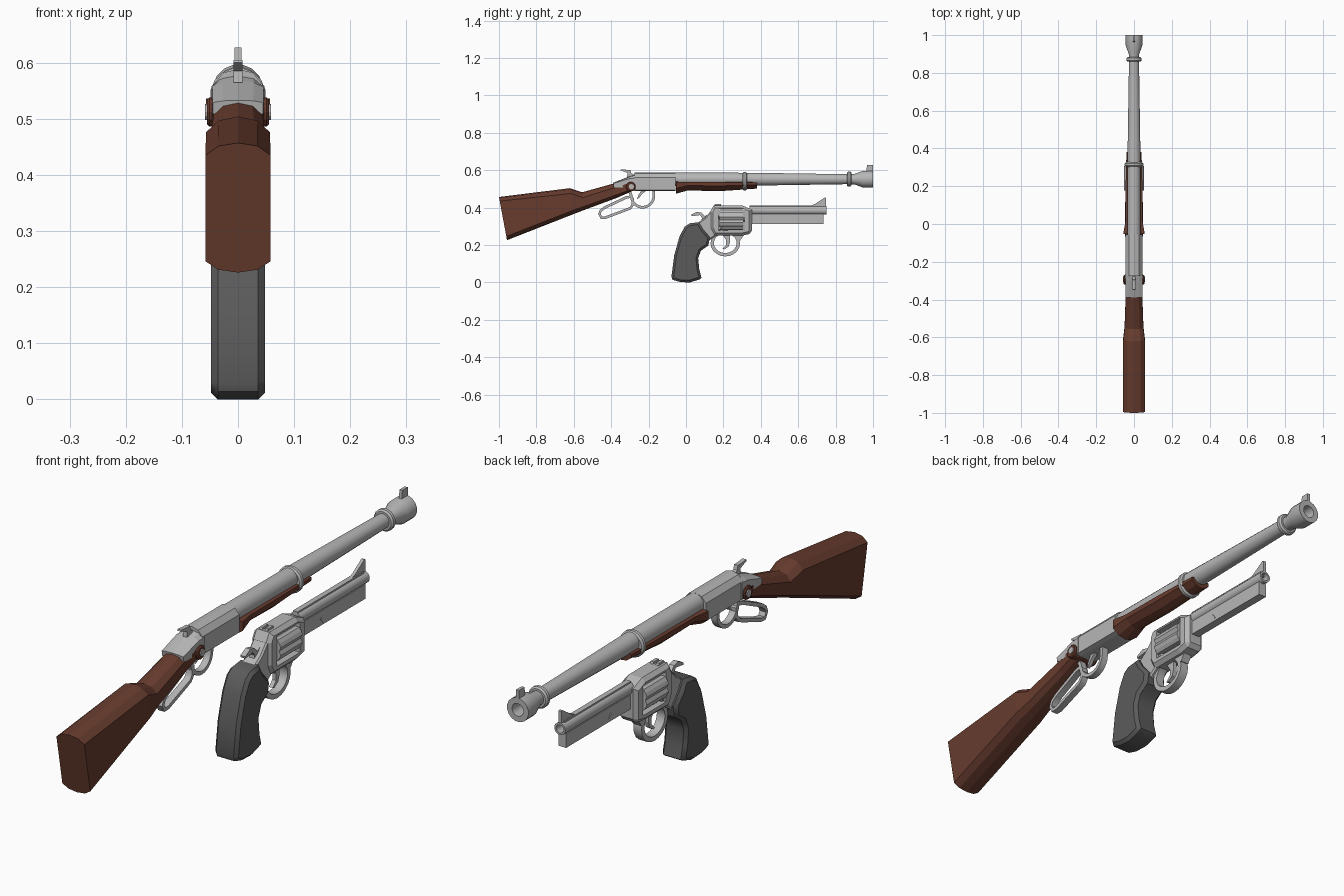
import bpy, bmesh, math
from mathutils import Vector

if "Cube" in bpy.data.objects:
    bpy.data.objects.remove(bpy.data.objects["Cube"])


def material(name, rgb):
    m = bpy.data.materials.new(name)
    m.diffuse_color = (*rgb, 1)
    m.use_nodes = True
    m.node_tree.nodes["Principled BSDF"].inputs["Base Color"].default_value = m.diffuse_color
    return m


STEEL = material("steel", (0.47, 0.47, 0.47))
WOOD = material("brown wood", (0.135, 0.044, 0.027))
GRIP = material("dark grey grip", (0.105, 0.105, 0.105))


def finish(name, bm, mat, smooth=None):
    bmesh.ops.recalc_face_normals(bm, faces=bm.faces)
    me = bpy.data.meshes.new(name)
    bm.to_mesh(me)
    bm.free()
    ob = bpy.data.objects.new(name, me)
    bpy.context.collection.objects.link(ob)
    me.materials.append(mat)
    if smooth:
        bpy.ops.object.select_all(action='DESELECT')
        ob.select_set(True)
        bpy.context.view_layer.objects.active = ob
        bpy.ops.object.shade_smooth_by_angle(angle=math.radians(smooth))
    return ob


def skin(name, rings, mat, smooth=None, closed=False):
    """Join rings of equal point count; cap the ends unless closed."""
    bm = bmesh.new()
    rv = [[bm.verts.new(p) for p in r] for r in rings]
    n = len(rv[0])
    for a, b in zip(rv, rv[1:] + rv[:1] if closed else rv[1:]):
        for i in range(n):
            j = (i + 1) % n
            bm.faces.new((a[i], a[j], b[j], b[i]))
    if not closed:
        bm.faces.new(rv[0])
        bm.faces.new(rv[-1])
    return finish(name, bm, mat, smooth)


def prism(name, outline, w, mat, bevel=0.0, smooth=None):
    """Side (y, z) outline extruded to x = +-w, rims chamfered."""
    ob = skin(name, [[(s * w, y, z) for y, z in outline] for s in (-1, 1)], mat, smooth)
    if bevel:
        m = ob.modifiers.new("chamfer", 'BEVEL')
        m.width, m.segments, m.limit_method = bevel, 1, 'ANGLE'
        m.angle_limit = math.radians(75)
    return ob


def section(yt, zt, yb, zb, w, ct, cb, flat=0.6):
    """Eight sided section between a top and bottom point, chamfer ct / cb."""
    h = zt - zb
    prof = [(0, 0), (flat * w, ct * 0.25), (w, ct), (w, h - cb), (flat * w, h - cb * 0.25),
            (0, h), (-flat * w, h - cb * 0.25), (-w, h - cb), (-w, ct), (-flat * w, ct * 0.25)]
    return [(x, yt + (yb - yt) * d / h, zt - d) for x, d in prof]


def lathe(name, prof, cz, mat=STEEL, n=16, closed=False):
    """Turn (y, radius) points round the lengthwise axis at height cz."""
    rings = [[(r * math.cos(2 * math.pi * (i + .5) / n), y, cz + r * math.sin(2 * math.pi * (i + .5) / n))
              for i in range(n)] for y, r in prof]
    return skin(name, rings, mat, 35, closed)


def band(name, path, t, w, closed=False):
    """Flat strap of thickness t and half width w along a (y, z) path."""
    pts = [Vector(p) for p in path]
    n, rings = len(pts), []
    for i, p in enumerate(pts):
        a = pts[i - 1] if closed or i else p
        b = pts[(i + 1) % n] if closed or i < n - 1 else p
        d = (b - a).normalized()
        nrm = Vector((-d.y, d.x)) * t / 2
        o, q = p + nrm, p - nrm
        rings.append([(-w, *o), (w, *o), (w, *q), (-w, *q)])
    return skin(name, rings, STEEL, 40, closed)


def arc(cy, cz, r, a0, a1, n, rz=None):
    return [(cy + r * math.cos(math.radians(a0 + (a1 - a0) * i / n)),
             cz + (rz or r) * math.sin(math.radians(a0 + (a1 - a0) * i / n))) for i in range(n + 1)]


# ---- Rifle: wooden stock and forend
skin("rifle_stock", [
    section(-1.0, .457, -.957, .226, .058, .022, .020),
    section(-.62, .504, -.60, .366, .057, .028, .020),
    section(-.556, .482, -.54, .389, .050, .028, .018),
    section(-.39, .528, -.37, .452, .044, .022, .016),
    section(-.30, .545, -.29, .487, .047, .012, .010)], WOOD)
skin("rifle_forend", [
    section(-.053, .540, -.053, .475, .057, .004, .028, .5),
    section(.01, .540, .01, .492, .046, .004, .026, .5),
    section(.18, .540, .18, .488, .045, .004, .028, .5),
    section(.38, .538, .38, .502, .040, .004, .020, .5)], WOOD)
prism("stock_cheek", arc(-.295, .512, .026, 0, 330, 11), .055, WOOD, .004)
prism("stock_screw", arc(-.292, .512, .014, 0, 330, 11), .059, STEEL)

# ---- Rifle: receiver and rear tang
skin("rifle_receiver", [section(y, .589, y, .488, .044, .028, .006) for y in (-.275, -.055)], STEEL)
skin("rifle_tang", [
    section(-.39, .533, -.385, .505, .045, .004, .004),
    section(-.30, .568, -.30, .500, .046, .012, .006),
    section(-.265, .580, -.265, .489, .047, .022, .006)], STEEL)

# ---- Rifle: barrel, bands and sight
lathe("rifle_barrel", [(-.06, .036), (.36, .035), (.87, .027), (.90, .028), (.945, .045),
                       (1.0, .045), (1.0, .024), (.93, .022), (.92, .001)], .552)
for nm, y, r, z in (("barrel_band", .315, .050, .541), ("muzzle_ring", .872, .041, .552)):
    lathe(nm, [(y - .012, r - .006), (y - .006, r), (y + .006, r), (y + .012, r - .006)], z)
prism("rifle_front_sight", [(.963, .585), (.968, .627), (1.0, .627), (1.0, .585)], .006, STEEL)

# ---- Rifle: hammer, trigger and lever
prism("rifle_hammer", [(-.27, .57), (-.315, .565), (-.312, .585), (-.35, .600), (-.348, .605),
                       (-.315, .602), (-.297, .602), (-.293, .585)], .008, STEEL)
prism("rifle_trigger", [(-.24, .49), (-.255, .465), (-.262, .445), (-.25, .452), (-.238, .468),
                        (-.215, .49)], .007, STEEL)
band("lever_guard", [(-.172, .495)] + arc(-.232, .462, .060, 0, -180, 12) + [(-.305, .495)], .014, .013)
band("lever_loop", [(-.463, .366), (-.455, .385), (-.435, .400), (-.318, .455), (-.298, .458), (-.285, .448),
                    (-.285, .415), (-.298, .397), (-.320, .388), (-.430, .347), (-.452, .346)],
     .014, .013, True)

# ---- Revolver: grip
prism("revolver_grip", [
    (.02, .316), (-.008, .297), (-.035, .245), (-.063, .145), (-.078, .03), (-.072, .014), (-.03, .002), (.02, .0),
    (.072, .016), (.083, .024), (.071, .07), (.065, .13), (.08, .17), (.12, .198), (.128, .242),
    (.09, .285), (.07, .322)], .048, GRIP, .012, 35)

# ---- Revolver: frame with a window for the cylinder
frame = prism("revolver_frame", [
    (.148, .412), (.30, .412), (.352, .390), (.352, .262), (.30, .250), (.15, .250), (.13, .29), (.13, .38)],
    .040, STEEL, .014)
prism("revolver_rear_frame", [
    (.155, .405), (.135, .385), (.10, .345), (.06, .318), (.04, .30), (.08, .25), (.125, .225),
    (.16, .25), (.20, .30)], .030, STEEL, .006)
cutter = prism("window_cutter", [(.175, .278), (.312, .278), (.312, .392), (.175, .392)], .1, STEEL)
cutter.hide_render = True
cutter.hide_viewport = True
cut = frame.modifiers.new("window", 'BOOLEAN')
cut.operation, cut.solver, cut.object = 'DIFFERENCE', 'EXACT', cutter

# ---- Revolver: fluted cylinder on its axle
flutes = []
for y in (.178, .308):
    flutes.append([((.046 if i % 4 == 0 else .055) * math.cos(math.pi * i / 12), y,
                    .335 + (.046 if i % 4 == 0 else .055) * math.sin(math.pi * i / 12)) for i in range(24)])
skin("revolver_cylinder", flutes, STEEL)
lathe("cylinder_axle", [(.165, .012), (.32, .012)], .335, n=8)

# ---- Revolver: barrel, lug and sights
lathe("revolver_barrel", [(.34, .023), (.75, .023), (.75, .015), (.70, .014), (.69, .001)], .385)
prism("barrel_lug", [(.34, .312), (.735, .312), (.735, .366), (.34, .366)], .016, STEEL)
prism("barrel_rib", [(.34, .395), (.735, .395), (.735, .411), (.34, .411)], .010, STEEL)
prism("revolver_front_sight", [(.655, .405), (.69, .420), (.742, .454), (.748, .452), (.748, .405)], .006, STEEL)
prism("ejector_latch", [(.47, .342), (.485, .325), (.48, .320), (.465, .338)], .018, STEEL)
for s in (-1, 1):
    ob = prism("rear_sight_leaf", [(.15, .408), (.19, .408), (.185, .420), (.155, .420)], .006, STEEL)
    ob.location.x = s * .011

# ---- Revolver: hammer, trigger and guard
prism("revolver_hammer", [(.13, .37), (.08, .315), (.085, .345), (.075, .360), (.03, .354), (.028, .362),
                          (.06, .378), (.085, .372), (.10, .355)], .010, STEEL)
prism("revolver_trigger", [(.195, .255), (.215, .225), (.215, .200), (.195, .180), (.205, .177), (.228, .192),
                           (.235, .215), (.235, .255)], .008, STEEL)
band("revolver_trigger_guard", arc(.21, .210, .070, 0, 360, 20, .062)[:-1], .018, .017, True)
prism("guard_front_web", [(.26, .255), (.31, .255), (.29, .225), (.278, .225)], .017, STEEL)
